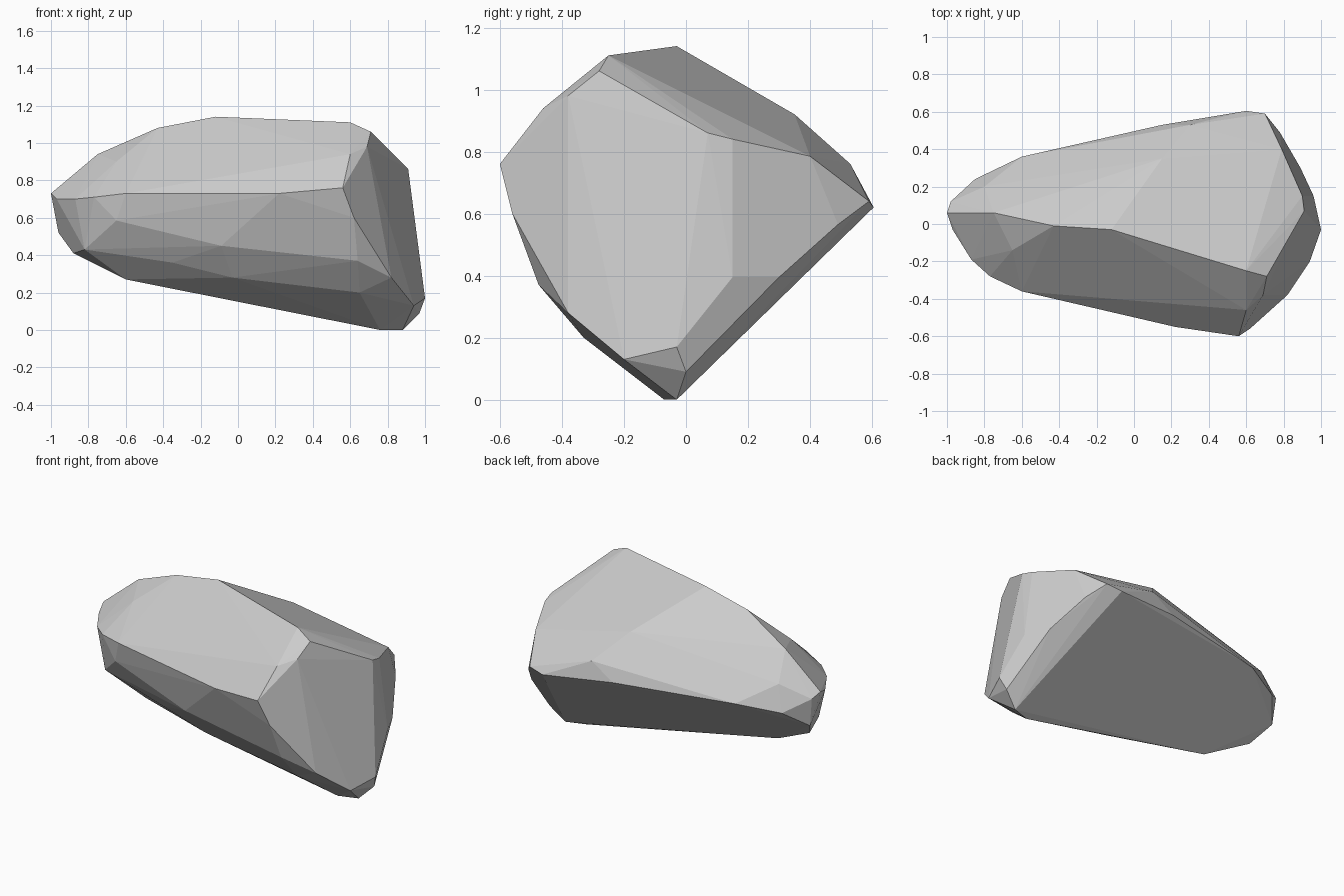
import bpy, bmesh, math

# Corner points of the boulder, grouped by region
crest = [(-.43, -.01, 1.08), (-.12, -.03, 1.14), (.60, -.25, 1.11), (.71, -.28, 1.06),
         (-.75, .06, .94), (-.65, -.14, .90)]
front_ledge = [(.56, -.60, .76), (.22, -.55, .73), (-.60, -.36, .73), (-.77, -.28, .71),
               (-.87, -.19, .70), (.60, -.46, .94)]
front_low = [(.62, -.56, .60), (.64, -.475, .37), (-.09, -.41, .45), (-.65, -.32, .585),
             (-.35, -.27, .36), (-.03, -.29, .28), (.65, -.33, .20), (-.82, -.18, .43)]
left_end = [(-1, .06, .73), (-.97, -.03, .70), (-.96, .11, .52), (-.88, 0, .41),
            (-.98, .12, .70), (-.85, .24, .62)]
keel = [(-.60, -.08, .27), (.76, -.07, 0), (.88, -.03, 0), (.97, 0, .09)]
right_end = [(.69, -.38, .98), (.82, -.38, .28), (.94, -.20, .13), (1, -.03, .17),
             (.91, .07, .86), (.96, .15, .395), (.89, .30, .395), (.78, .49, .565)]
back = [(.90, .15, .84), (.79, .40, .785), (.70, .59, .64), (.60, .605, .62),
        (.15, .53, .66), (-.60, .36, .66), (.15, .35, .92), (.30, .53, .76),
        (-.80, .20, .78)]

# Wrap the corners in one faceted shell
bm = bmesh.new()
for region in (crest, front_ledge, front_low, left_end, keel, right_end, back):
    for p in region:
        bm.verts.new(p)
res = bmesh.ops.convex_hull(bm, input=bm.verts[:])
loose = [v for v in bm.verts if not v.link_faces]
bmesh.ops.delete(bm, geom=loose, context='VERTS')

# Merge nearly flat neighbours into broad chipped faces
bmesh.ops.dissolve_limit(bm, angle_limit=math.radians(2), verts=bm.verts[:], edges=bm.edges[:])
bmesh.ops.recalc_face_normals(bm, faces=bm.faces[:])

mesh = bpy.data.meshes.new("boulder")
bm.to_mesh(mesh)
bm.free()
boulder = bpy.data.objects.new("boulder", mesh)
bpy.context.collection.objects.link(boulder)
